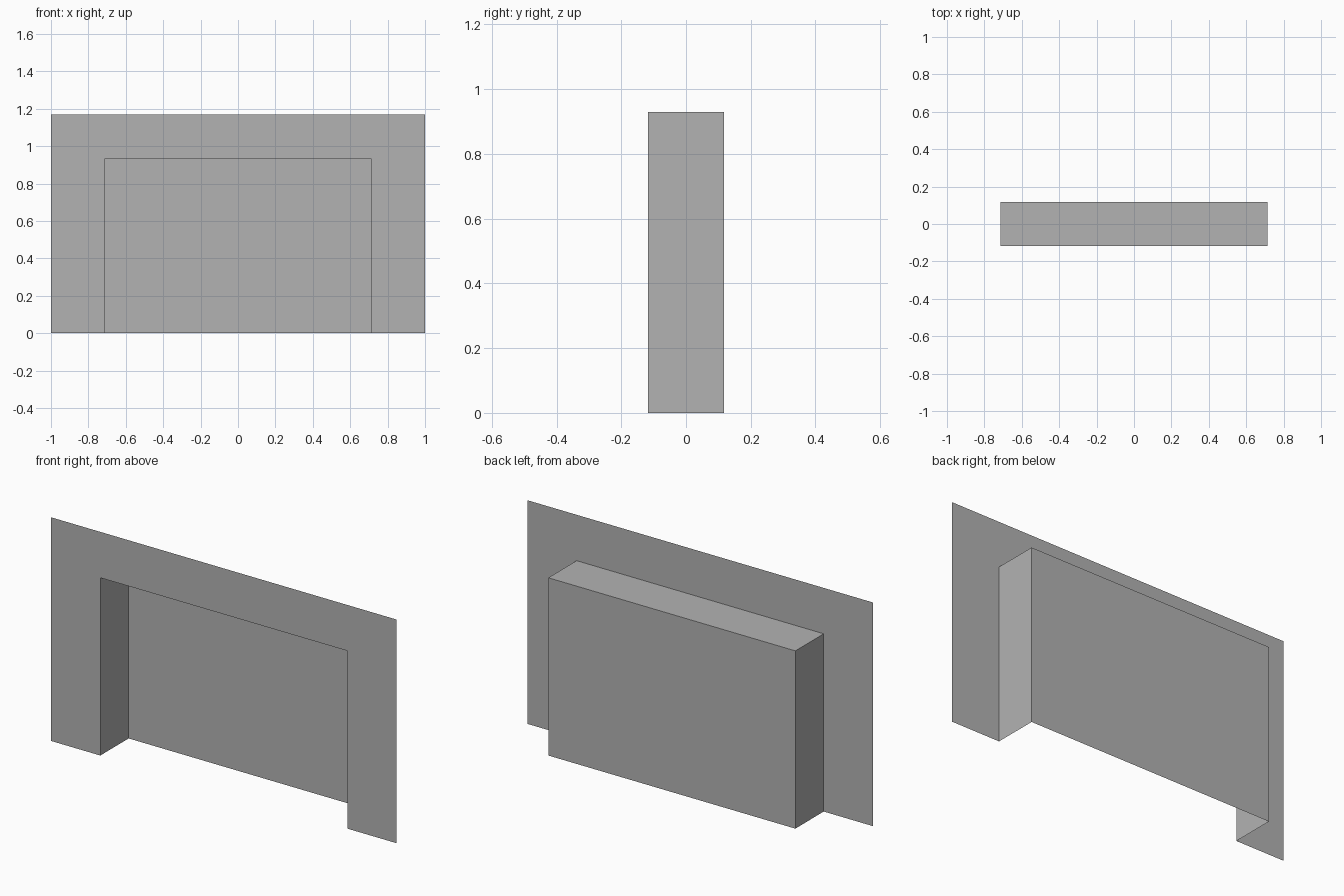
import bpy
import bmesh

cube = bpy.data.objects.get("Cube")
if cube:
    bpy.data.objects.remove(cube, do_unlink=True)

HALF_WIDTH, HEIGHT = 1.0, 1.17      # outer panel
OPEN_HALF, OPEN_TOP = 0.715, 0.93   # opening
HALF_DEPTH = 0.117                  # half the recess depth

grey = bpy.data.materials.new("plain_grey")
grey.use_nodes = True
colour = (0.45, 0.45, 0.45, 1)
grey.diffuse_color = colour
grey.node_tree.nodes["Principled BSDF"].inputs["Base Color"].default_value = colour


def add_object(name, bm):
    mesh = bpy.data.meshes.new(name)
    bm.to_mesh(mesh)
    bm.free()
    mesh.materials.append(grey)
    obj = bpy.data.objects.new(name, mesh)
    bpy.context.collection.objects.link(obj)
    return obj


def arch(half, top):
    """Corners of an open-bottomed rectangle, from left foot to right foot."""
    return [(half, 0), (half, top), (-half, top), (-half, 0)]


# Front surround: thin sheet bridging the outer and inner outlines
bm = bmesh.new()
outer, inner = [[bm.verts.new((x, -HALF_DEPTH, z)) for x, z in arch(*size)]
                for size in ((HALF_WIDTH, HEIGHT), (OPEN_HALF, OPEN_TOP))]
for i in range(3):
    bm.faces.new((outer[i], outer[i + 1], inner[i + 1], inner[i]))
# Merge the bridge into one flat face
bmesh.ops.dissolve_edges(bm, edges=[e for e in bm.edges if len(e.link_faces) == 2],
                         use_verts=False)
add_object("front_surround", bm)

# Recess: sides and top swept back, closed by a rear wall, open below
bm = bmesh.new()
front, back = [[bm.verts.new((x, y, z)) for x, z in arch(OPEN_HALF, OPEN_TOP)]
               for y in (-HALF_DEPTH, HALF_DEPTH)]
for i in range(3):
    bm.faces.new((front[i], front[i + 1], back[i + 1], back[i]))
bm.faces.new(back)
add_object("recess_box", bm)
